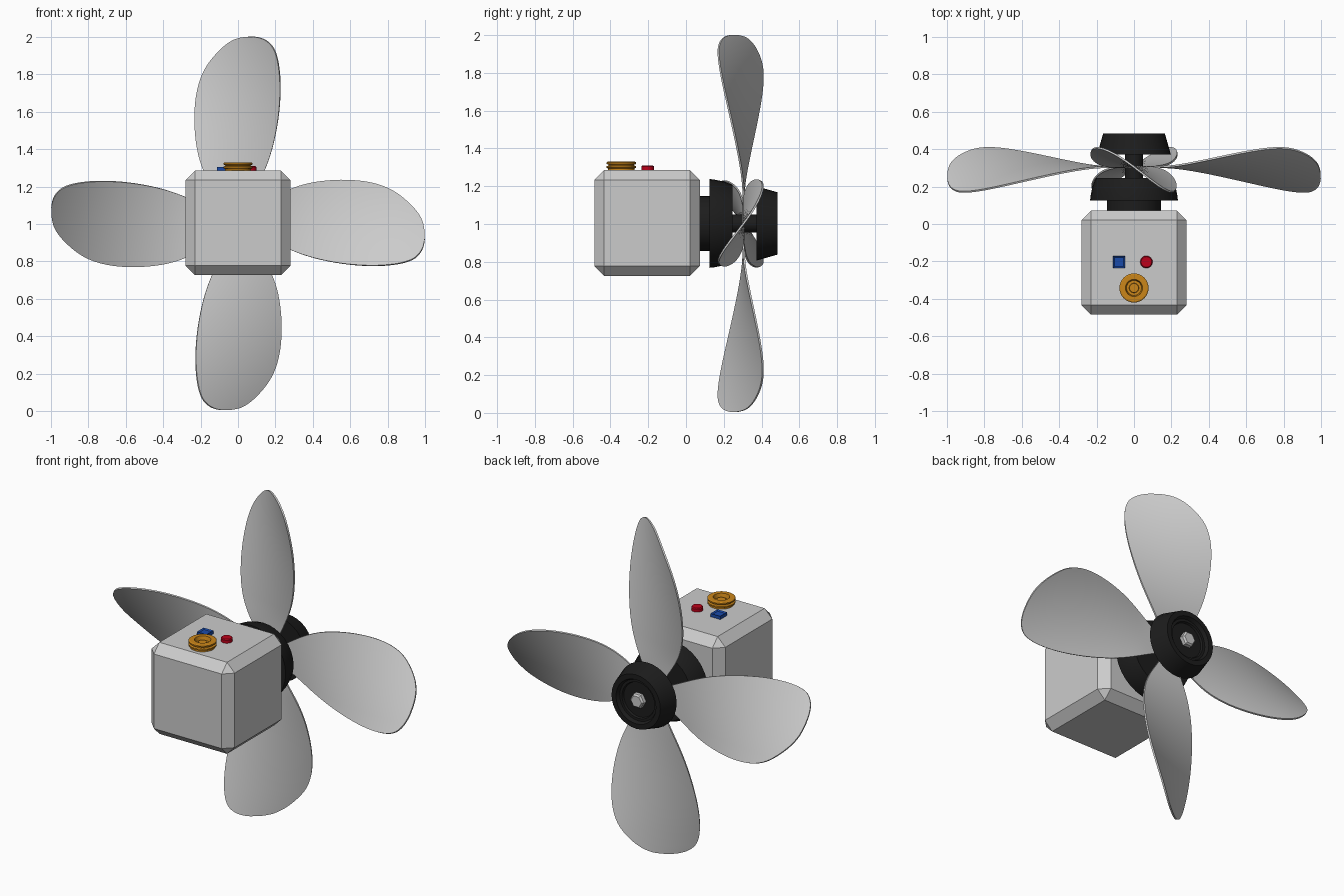
import bpy, bmesh
from math import sin, cos, pi, radians
from mathutils import Matrix, Vector

if "Cube" in bpy.data.objects:
    bpy.data.objects.remove(bpy.data.objects["Cube"])

AXIS_Z = 1.003   # height of the spinning axis
BLADE_Y = 0.305  # plane of the blades


def material(name, rgb):
    m = bpy.data.materials.new(name)
    m.diffuse_color = (*rgb, 1)
    m.use_nodes = True
    m.node_tree.nodes["Principled BSDF"].inputs["Base Color"].default_value = m.diffuse_color
    return m


BLACK = material("black", (0.012, 0.012, 0.012))
ORANGE = material("orange", (0.6, 0.24, 0.01))
RED = material("red", (0.5, 0.0, 0.01))
BLUE = material("blue", (0.01, 0.07, 0.4))


def add(name, bm, mat=None, loc=(0, 0, 0)):
    bmesh.ops.recalc_face_normals(bm, faces=bm.faces)
    me = bpy.data.meshes.new(name)
    bm.to_mesh(me)
    bm.free()
    if mat:
        me.materials.append(mat)
    ob = bpy.data.objects.new(name, me)
    ob.location = loc
    bpy.context.collection.objects.link(ob)
    return ob


def select(ob):
    bpy.ops.object.select_all(action='DESELECT')
    ob.select_set(True)
    bpy.context.view_layer.objects.active = ob


def smooth(ob):
    select(ob)
    bpy.ops.object.shade_smooth_by_angle(angle=radians(30))


def lathe(name, profile, loc, mat=None, sides=32, along_y=False):
    """Revolve (radius, height) points about z, or about y when along_y."""
    bm = bmesh.new()
    rings = [[bm.verts.new((r * cos(2 * pi * i / sides), r * sin(2 * pi * i / sides), h))
              for i in range(sides)] for r, h in profile]
    for a, b in zip(rings, rings[1:]):
        for i in range(sides):
            j = (i + 1) % sides
            bm.faces.new((a[i], a[j], b[j], b[i]))
    bm.faces.new(rings[0])
    bm.faces.new(rings[-1])
    if along_y:
        bm.transform(Matrix.Rotation(-pi / 2, 4, 'X'))
    ob = add(name, bm, mat, loc)
    if sides > 8:
        smooth(ob)
    return ob


def bevel_box(name, size, loc, width, mat=None):
    bm = bmesh.new()
    bmesh.ops.create_cube(bm, size=1)
    bmesh.ops.scale(bm, vec=Vector(size), verts=bm.verts)
    bmesh.ops.bevel(bm, geom=bm.edges[:], offset=width, segments=1, affect='EDGES')
    return add(name, bm, mat, loc)


# Motor housing: chamfered box
bevel_box("motor_housing", (0.562, 0.558, 0.56), (0, -0.206, 1.006), 0.052)

# Controls on top of the housing
TOP = 1.286
lathe("speed_dial", [(0.07, -0.01), (0.07, 0.008), (0.078, 0.012), (0.078, 0.02),
                     (0.068, 0.024), (0.068, 0.028), (0.078, 0.032), (0.078, 0.04),
                     (0.072, 0.044), (0.046, 0.044), (0.04, 0.02), (0.026, 0.02),
                     (0.024, 0.03), (0.01, 0.03)], (0, -0.342, TOP), ORANGE)
lathe("red_button", [(0.033, -0.01), (0.033, 0.018), (0.028, 0.023)],
      (0.066, -0.203, TOP), RED, 24)
bm = bmesh.new()
bmesh.ops.create_cube(bm, size=1)
bmesh.ops.scale(bm, vec=(0.066, 0.066, 0.03), verts=bm.verts)
lid = max(bm.faces, key=lambda f: f.calc_center_median().z)
bmesh.ops.inset_region(bm, faces=[lid], thickness=0.012, depth=0)
bmesh.ops.translate(bm, vec=(0, 0, -0.006), verts=lid.verts)
add("blue_button", bm, BLUE, (-0.08, -0.203, TOP + 0.005))

# Hub parts along the axis
lathe("motor_collar", [(0.145, 0.05), (0.145, 0.14)], (0, 0, AXIS_Z), BLACK, 32, True)
lathe("rear_hub", [(0.235, 0.125), (0.232, 0.15), (0.222, 0.2), (0.205, 0.245)],
      (0, 0, AXIS_Z), BLACK, 32, True)
lathe("shaft", [(0.048, 0.2), (0.048, 0.42)], (0, 0, AXIS_Z), BLACK, 24, True)
lathe("hub_cap", [(0.197, 0.372), (0.165, 0.484), (0.135, 0.484), (0.125, 0.462),
                  (0.11, 0.462), (0.105, 0.45)], (0, 0, AXIS_Z), BLACK, 32, True)
lathe("hub_bolt", [(0.046, 0.44), (0.046, 0.472), (0.036, 0.482)],
      (0, 0, AXIS_Z), None, 6, True)

# Blade outline: (radius, left edge, right edge) as seen from the front
ROWS = [(0.04, -0.04, 0.03), (0.12, -0.09, 0.065), (0.2, -0.145, 0.105),
        (0.29, -0.192, 0.147), (0.4, -0.223, 0.186), (0.55, -0.236, 0.216),
        (0.68, -0.226, 0.227), (0.77, -0.203, 0.226), (0.84, -0.17, 0.219),
        (0.9, -0.122, 0.207), (0.95, -0.073, 0.186), (0.98, -0.028, 0.15),
        (0.992, 0.005, 0.122), (0.998, 0.045, 0.09)]
COLS = 6
bm = bmesh.new()
grid = []
for r, left, right in ROWS:
    twist = radians(46 * max(r - 0.18, 0))
    xs = [left + (right - left) * i / COLS for i in range(COLS + 1)]
    grid.append([bm.verts.new((x, -x * sin(twist) / cos(twist), r)) for x in xs])
for a, b in zip(grid, grid[1:]):
    for i in range(COLS):
        bm.faces.new((a[i], a[i + 1], b[i + 1], b[i]))
blade = add("blade_1", bm, None, (0, BLADE_Y, AXIS_Z))
select(blade)
sub = blade.modifiers.new("round", 'SUBSURF')
sub.levels = 2
thick = blade.modifiers.new("thickness", 'SOLIDIFY')
thick.thickness = 0.01
thick.offset = 0
for m in ("round", "thickness"):
    bpy.ops.object.modifier_apply(modifier=m)
smooth(blade)

# Remaining three blades around the axis
for k in range(1, 4):
    copy = bpy.data.objects.new(f"blade_{k + 1}", blade.data)
    copy.location = blade.location
    copy.rotation_euler.y = k * pi / 2
    bpy.context.collection.objects.link(copy)
